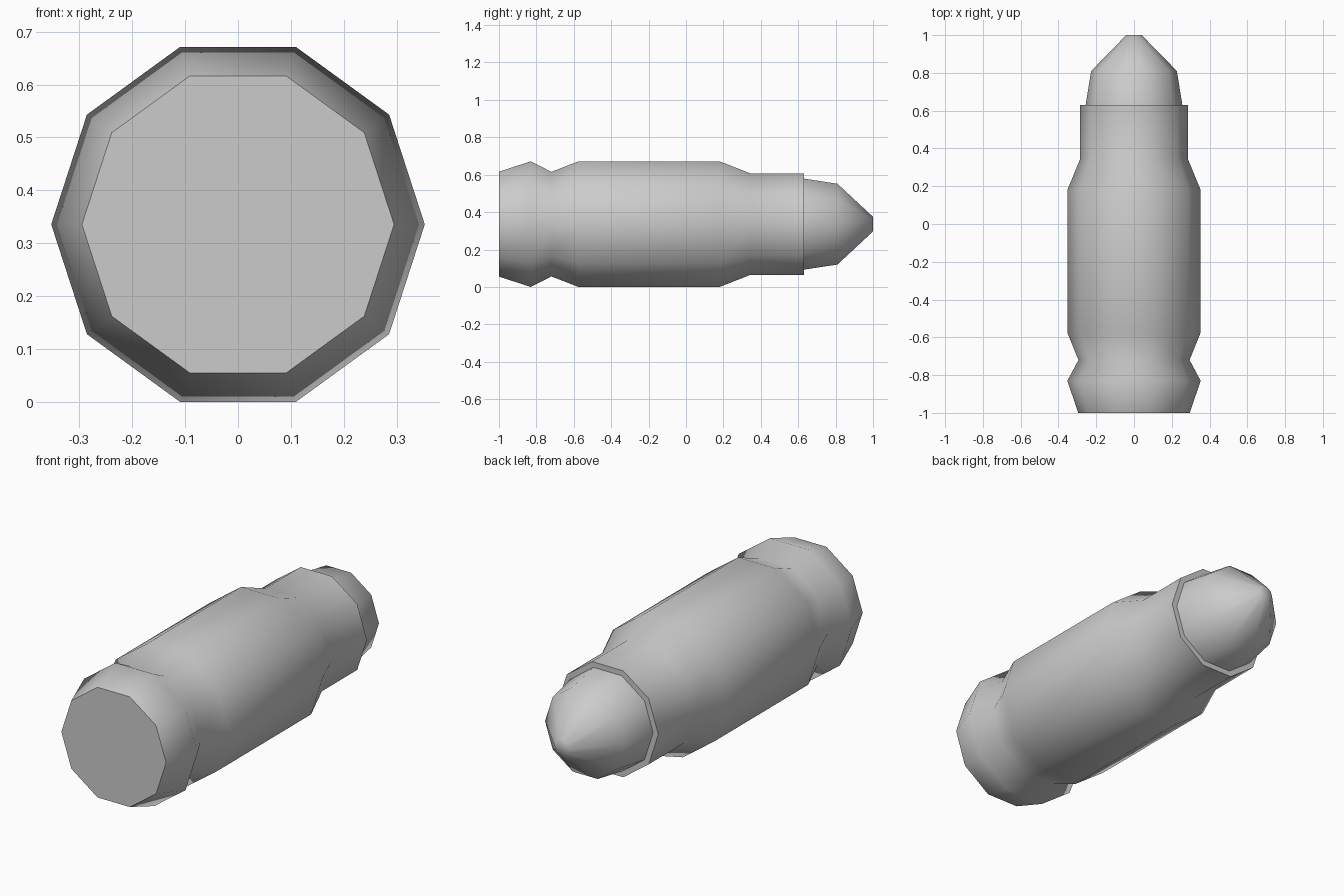
import bpy, bmesh, math

if "Cube" in bpy.data.objects:
    bpy.data.objects.remove(bpy.data.objects["Cube"])

SIDES = 10
CENTRE_Z = 0.353 * math.sin(math.radians(72))


def lathe(name, profile, cap_start=False, cap_end=False):
    """Spin (y, radius) points about the long axis into a ten-sided shell."""
    bm = bmesh.new()
    rings = []
    for y, r in profile:
        ring = []
        for i in range(SIDES):
            a = 2 * math.pi * i / SIDES
            ring.append(bm.verts.new((r * math.cos(a), y, CENTRE_Z + r * math.sin(a))))
        rings.append(ring)
    for a, b in zip(rings, rings[1:]):
        for i in range(SIDES):
            j = (i + 1) % SIDES
            bm.faces.new((a[i], b[i], b[j], a[j]))
    if cap_start:
        bm.faces.new(rings[0])
    if cap_end:
        bm.faces.new(rings[-1][::-1])
    bm.normal_update()
    mesh = bpy.data.meshes.new(name)
    bm.to_mesh(mesh)
    bm.free()
    obj = bpy.data.objects.new(name, mesh)
    bpy.context.collection.objects.link(obj)
    bpy.ops.object.select_all(action='DESELECT')
    obj.select_set(True)
    bpy.context.view_layer.objects.active = obj
    bpy.ops.object.shade_smooth_by_angle(angle=math.radians(60))
    return obj


# Cartridge case: rim, extractor groove, body, shoulder, neck and mouth ring
lathe("case", [(-1.0, 0.295), (-0.83, 0.353), (-0.72, 0.294), (-0.575, 0.353),
               (0.18, 0.353), (0.345, 0.285), (0.63, 0.285), (0.63, 0.256)],
      cap_start=True)

# Projectile: slightly tapered base and conical blunt tip
lathe("projectile_tip", [(0.63, 0.256), (0.81, 0.227), (1.0, 0.041)], cap_end=True)
